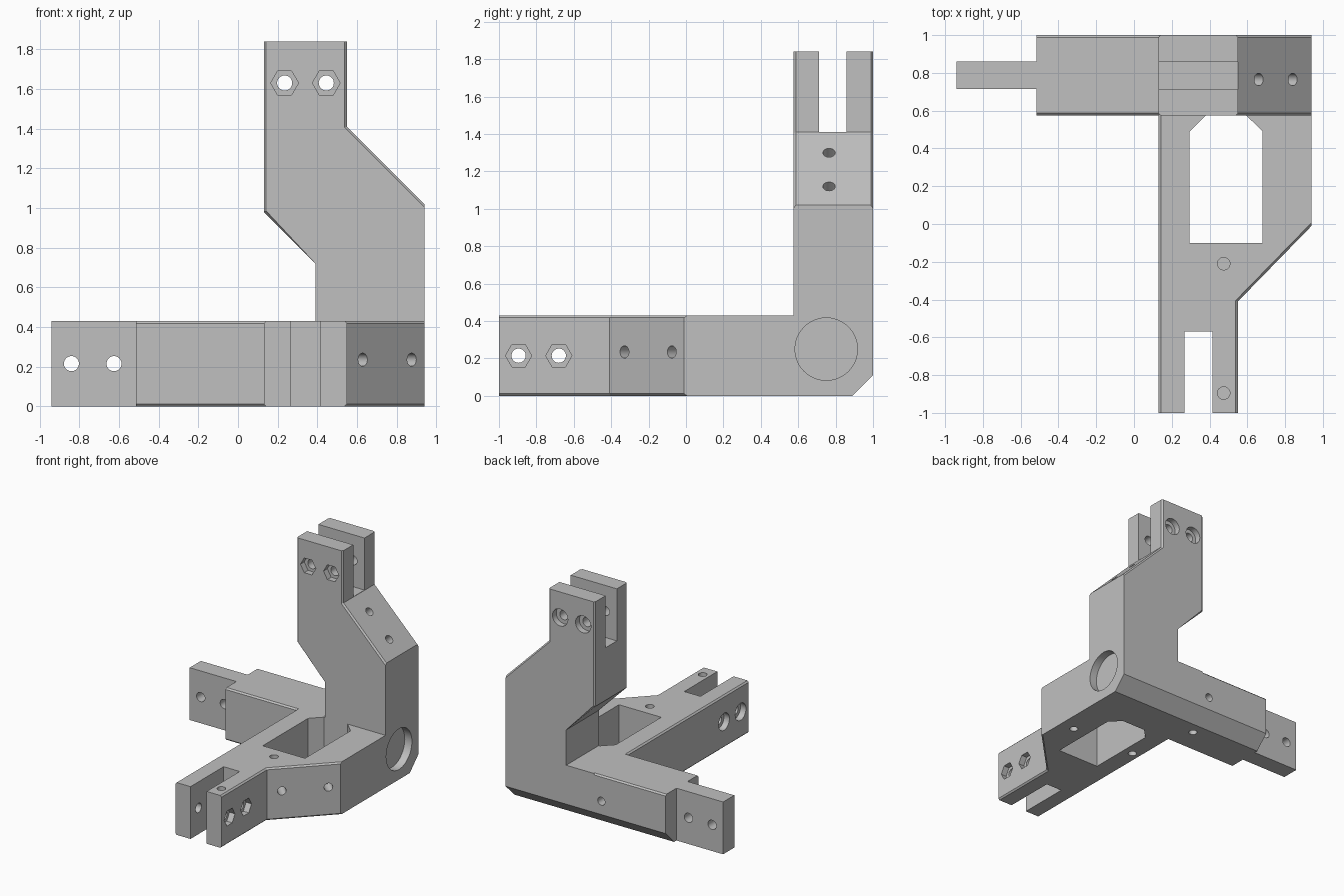
import bpy, bmesh, math
from mathutils import Vector

if "Cube" in bpy.data.objects:
    bpy.data.objects.remove(bpy.data.objects["Cube"], do_unlink=True)

grey = bpy.data.materials.new("plain_grey")
grey.use_nodes = True
grey.diffuse_color = (0.53, 0.53, 0.53, 1)
grey.node_tree.nodes["Principled BSDF"].inputs["Base Color"].default_value = grey.diffuse_color

X, Y, Z = Vector((1, 0, 0)), Vector((0, 1, 0)), Vector((0, 0, 1))
EDGE = 0.012


def solid(name, low, high, chamfer=()):
    """Prism between two matching rings; chamfer lists (ring, side) edges."""
    bm = bmesh.new()
    rings = [[bm.verts.new(p) for p in ring] for ring in (low, high)]
    n = len(low)
    for ring in rings:
        bm.faces.new(ring)
    for i in range(n):
        j = (i + 1) % n
        bm.faces.new((rings[0][i], rings[0][j], rings[1][j], rings[1][i]))
    bmesh.ops.recalc_face_normals(bm, faces=bm.faces)
    edges = [bm.edges.get((rings[r][i], rings[r][(i + 1) % n])) for r, i in chamfer]
    if edges:
        bmesh.ops.bevel(bm, geom=edges, offset=EDGE, segments=1, affect='EDGES')
    mesh = bpy.data.meshes.new(name)
    bm.to_mesh(mesh)
    bm.free()
    mesh.materials.append(grey)
    ob = bpy.data.objects.new(name, mesh)
    bpy.context.collection.objects.link(ob)
    return ob


def prism(name, pts, axis, lo, hi, chamfer=()):
    place = {"x": lambda a, b, t: (t, a, b),
             "y": lambda a, b, t: (a, t, b),
             "z": lambda a, b, t: (a, b, t)}[axis]
    return solid(name, *[[place(a, b, t) for a, b in pts] for t in (lo, hi)], chamfer)


def box(name, x, y, z):
    return prism(name, [(x[0], y[0]), (x[1], y[0]), (x[1], y[1]), (x[0], y[1])], "z", *z)


def combine(target, other, operation):
    mod = target.modifiers.new("join", "BOOLEAN")
    mod.operation, mod.solver, mod.object = operation, "EXACT", other
    bpy.context.view_layer.objects.active = target
    bpy.ops.object.modifier_apply(modifier=mod.name)
    bpy.data.objects.remove(other, do_unlink=True)


def cut(other):
    combine(bracket, other, "DIFFERENCE")


def drill(at, out, radius, depth, sides=32):
    """Hole starting just outside a face whose outward direction is out."""
    at, out = Vector(at), Vector(out).normalized()
    u = out.cross(X if abs(out.z) > 0.9 else Z).normalized()
    v = u.cross(out)
    ring = [at + radius * (u * math.cos(a) + v * math.sin(a))
            for a in (2 * math.pi * i / sides for i in range(sides))]
    cut(solid("drill", [p - out * depth for p in ring], [p + out * 0.02 for p in ring]))


# Front arm and base frame
bracket = prism("corner_bracket",
                [(0.13, -1), (0.55, -1), (0.55, -0.41), (0.94, -0.01), (0.94, 1), (0.13, 1)],
                "z", 0, 0.43, [(r, i) for r in (0, 1) for i in (1, 2, 5)])

# Upright post
post = prism("post",
             [(0.39, 0), (0.94, 0), (0.94, 1.02), (0.55, 1.41), (0.55, 1.84),
              (0.13, 1.84), (0.13, 0.98), (0.39, 0.72)],
             "y", 0.575, 1, [(r, i) for r in (0, 1) for i in (2, 3, 5, 6)])
combine(bracket, post, "UNION")

# Side arm and its tongue
side_arm = prism("side_arm", [(0.575, 0), (1, 0), (1, 0.43), (0.575, 0.43)],
                 "x", -0.515, 0.3)
bevel = side_arm.modifiers.new("edge", "BEVEL")
bevel.limit_method = 'WEIGHT'
bevel.segments, bevel.width = 1, EDGE
weights = side_arm.data.attributes.new("bevel_weight_edge", "FLOAT", "EDGE")
for e in side_arm.data.edges:
    a, b = [side_arm.data.vertices[k].co for k in e.vertices]
    weights.data[e.index].value = float(abs(a.x - b.x) > 0.1)
bpy.context.view_layer.objects.active = side_arm
bpy.ops.object.modifier_apply(modifier=bevel.name)
combine(bracket, side_arm, "UNION")
combine(bracket, box("tongue", (-0.94, -0.45), (0.715, 0.86), (0, 0.43)), "UNION")

# Window, fork slots and the long rear chamfer
cut(prism("window", [(0.295, -0.1), (0.68, -0.1), (0.68, 0.49), (0.595, 0.575),
                     (0.38, 0.575), (0.295, 0.49)], "z", -0.1, 0.6))
cut(box("post_slot", (0, 0.7), (0.712, 0.858), (1.412, 2)))
cut(box("arm_slot", (0.268, 0.415), (-1.1, -0.57), (-0.1, 0.6)))
cut(prism("rear_chamfer", [(0.89, 0), (1.01, 0.12), (1.1, 0.12), (1.1, -0.1), (0.79, -0.1)],
          "x", -0.6, 1))

# Bolt holes with hex pockets and round counterbores
HOLE, HEAD, POCKET = 0.038, 0.07, 0.05
for x in (0.235, 0.445):
    drill((x, 0.575, 1.63), -Y, HOLE, 0.5)
    drill((x, 0.575, 1.63), -Y, HEAD, POCKET, 6)
    drill((x, 1, 1.63), Y, HEAD, POCKET)
for y in (-0.895, -0.68):
    drill((0.55, y, 0.215), X, HOLE, 0.5)
    drill((0.55, y, 0.215), X, HEAD, POCKET, 6)
    drill((0.13, y, 0.215), -X, HEAD, POCKET)
for x in (-0.84, -0.625):
    drill((x, 0.715, 0.215), -Y, HOLE, 0.2)

# Blind holes in the slanted faces, top, underside and back
SMALL = 0.033
for x in (0.66, 0.84):
    drill((x, 0.765, 1.96 - x), X + Z, SMALL, 0.13)
for x in (0.63, 0.88):
    drill((x, x - 0.96, 0.235), X - Y, SMALL, 0.13)
for y in (-0.21, -0.895):
    drill((0.475, y, 0.43), Z, SMALL, 0.13)
for x, y in ((0.81, 0.23), (0.21, 0.23), (0.06, 0.79)):
    drill((x, y, 0), -Z, SMALL, 0.13)
drill((0.07, 1, 0.22), Y, SMALL, 0.13)

# Large round recess on the outer side
drill((0.94, 0.75, 0.25), X, 0.167, 0.065, 48)

bpy.ops.object.select_all(action='DESELECT')
bracket.select_set(True)
bpy.context.view_layer.objects.active = bracket
bpy.ops.object.shade_smooth_by_angle(angle=math.radians(25))
